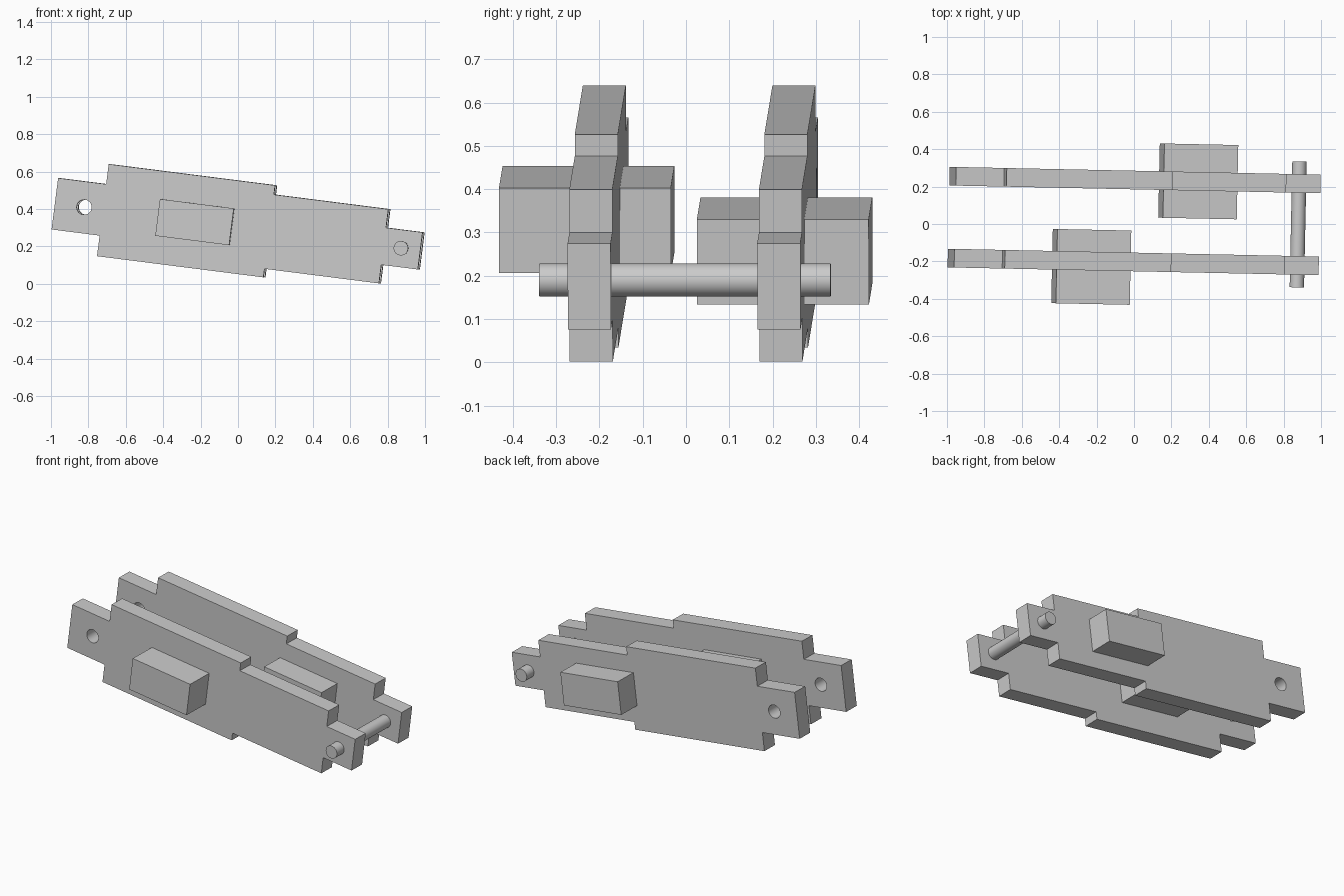
import bpy, bmesh, math
from mathutils import Matrix, Vector

cube = bpy.data.objects.get("Cube")
if cube:
    bpy.data.objects.remove(cube, do_unlink=True)

# Single plain grey
grey = bpy.data.materials.new("plain_grey")
grey.use_nodes = True
grey.diffuse_color = (0.6, 0.6, 0.6, 1)
grey.node_tree.nodes["Principled BSDF"].inputs["Base Color"].default_value = grey.diffuse_color

# Whole assembly is pitched nose-down and slightly yawed
TILT = (Matrix.Translation((0.003, 0, 0.32))
        @ Matrix.Rotation(math.radians(-1.2), 4, 'Z')
        @ Matrix.Rotation(math.radians(7.25), 4, 'Y'))


def add_object(name, bm):
    bmesh.ops.recalc_face_normals(bm, faces=bm.faces)
    mesh = bpy.data.meshes.new(name)
    bm.to_mesh(mesh)
    bm.free()
    mesh.materials.append(grey)
    obj = bpy.data.objects.new(name, mesh)
    bpy.context.scene.collection.objects.link(obj)
    obj.matrix_world = TILT
    return obj


def cylinder(name, x, y, z, radius, length):
    bm = bmesh.new()
    place = Matrix.Translation((x, y, z)) @ Matrix.Rotation(math.pi / 2, 4, 'X')
    bmesh.ops.create_cone(bm, cap_ends=True, segments=48, radius1=radius,
                          radius2=radius, depth=length, matrix=place)
    for f in bm.faces:
        f.smooth = len(f.verts) == 4
    for e in bm.edges:
        e.smooth = all(f.smooth for f in e.link_faces)
    return add_object(name, bm)


def block(name, centre, size):
    bm = bmesh.new()
    bmesh.ops.create_cube(bm, size=1, matrix=Matrix.Translation(centre) @ Matrix.Diagonal((*size, 1)))
    return add_object(name, bm)


# Stepped side plate: (start, end, bottom, top) of each section along its length
SECTIONS = [(-0.983, -0.724, -0.155, 0.122), (-0.724, 0.173, -0.266, 0.230),
            (0.173, 0.790, -0.220, 0.180), (0.790, 0.987, -0.120, 0.080)]
THICK = 0.0995


def side_plate(name, y):
    top = [(x, hi) for a, b, lo, hi in SECTIONS for x in (a, b)]
    bottom = [(x, lo) for a, b, lo, hi in SECTIONS for x in (a, b)]
    bm = bmesh.new()
    face = bm.faces.new([bm.verts.new((x, y - THICK / 2, z)) for x, z in top + bottom[::-1]])
    out = bmesh.ops.extrude_face_region(bm, geom=[face])
    bmesh.ops.translate(bm, vec=Vector((0, THICK, 0)),
                        verts=[v for v in out["geom"] if isinstance(v, bmesh.types.BMVert)])
    plate = add_object(name, bm)
    cut = plate.modifiers.new("pin_hole", 'BOOLEAN')
    cut.operation = 'DIFFERENCE'
    cut.solver = 'EXACT'
    cut.object = hole_cutter


# Cutter for the open hole at the wide end of both plates
hole_cutter = cylinder("hole_cutter", -0.825, 0.016, -0.015, 0.04, 1.0)
hole_cutter.hide_render = True
hole_cutter.hide_viewport = True
hole_cutter.display_type = 'WIRE'

side_plate("front_side_plate", -0.203)
side_plate("back_side_plate", 0.235)

# Blocks passing through the plates, and the pin joining them
block("front_block", (-0.226, -0.234, -0.019), (0.398, 0.397, 0.198))
block("back_block", (0.341, 0.235, -0.020), (0.398, 0.397, 0.198))
cylinder("cross_pin", 0.884, 0.016, -0.0186, 0.0385, 0.673)
